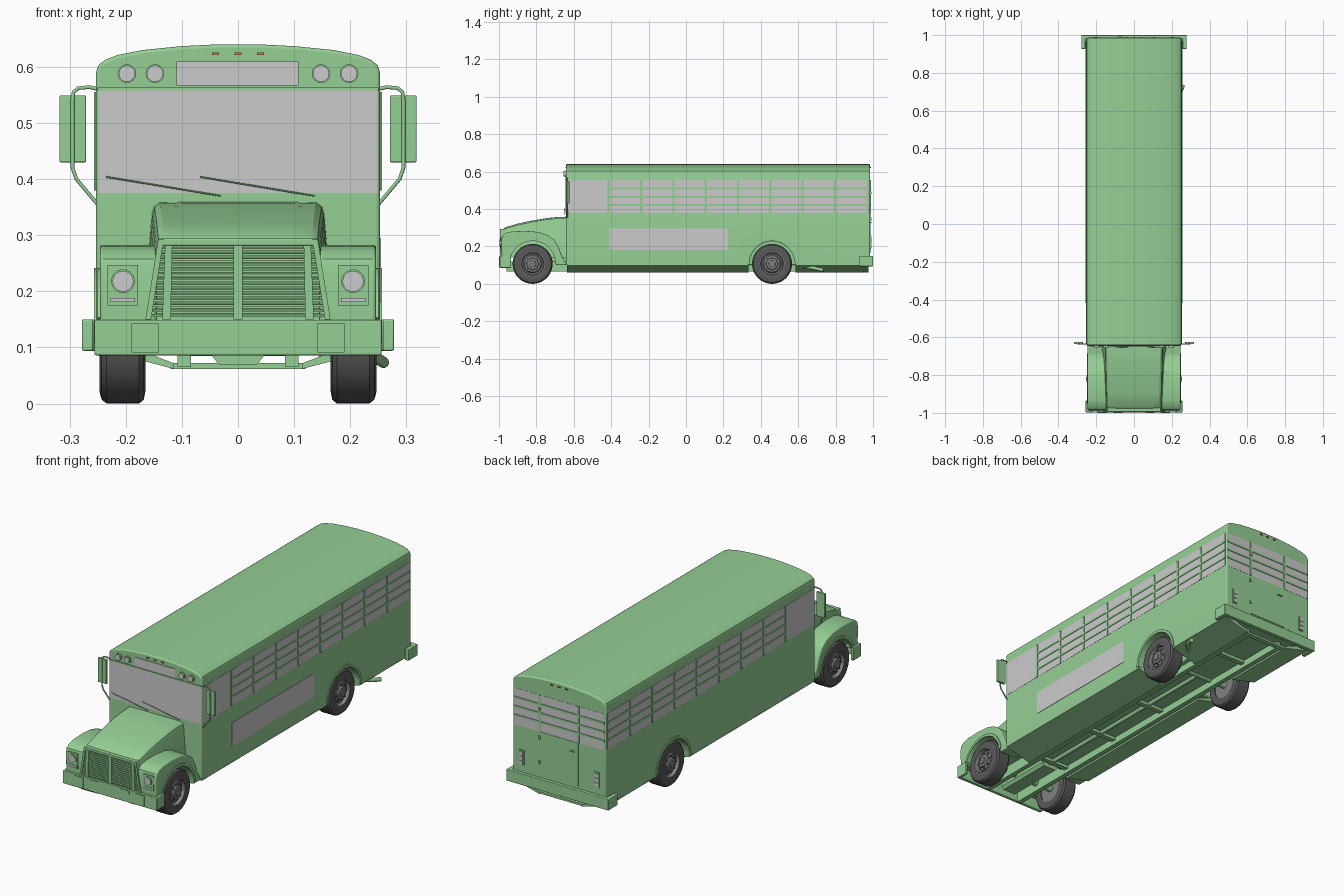
import bpy, bmesh, math

if "Cube" in bpy.data.objects:
    bpy.data.objects.remove(bpy.data.objects["Cube"])

def material(name, col):
    m = bpy.data.materials.new(name)
    m.diffuse_color = (*col, 1)
    m.use_nodes = True
    m.node_tree.nodes["Principled BSDF"].inputs["Base Color"].default_value = m.diffuse_color
    return m

GREEN = material("green_paint", (0.3, 0.62, 0.3))
DARK = material("rubber", (0.1, 0.1, 0.1))
RIM = material("rim_grey", (0.22, 0.22, 0.22))
RED = material("marker_red", (0.6, 0.2, 0.1))

def smooth(o, angle=32):
    bpy.ops.object.select_all(action='DESELECT')
    o.select_set(True)
    bpy.context.view_layer.objects.active = o
    bpy.ops.object.shade_smooth_by_angle(angle=math.radians(angle))

def finish(name, bm, mat, bevel=0):
    bmesh.ops.recalc_face_normals(bm, faces=bm.faces)
    me = bpy.data.meshes.new(name)
    bm.to_mesh(me)
    bm.free()
    o = bpy.data.objects.new(name, me)
    bpy.context.collection.objects.link(o)
    if mat:
        me.materials.append(mat)
    smooth(o)
    if bevel:
        b = o.modifiers.new("bevel", 'BEVEL')
        b.width, b.segments, b.angle_limit = bevel, 3, math.radians(40)
    return o

def loft(name, rings, mat=GREEN, bevel=0, closed=False):
    bm = bmesh.new()
    vs = [[bm.verts.new(p) for p in r] for r in rings]
    n = len(rings[0])
    for a, b in zip(vs, vs[1:] + vs[:1] if closed else vs[1:]):
        for i in range(n):
            bm.faces.new((a[i], a[(i + 1) % n], b[(i + 1) % n], b[i]))
    if not closed:
        bm.faces.new(vs[0])
        bm.faces.new(vs[-1])
    return finish(name, bm, mat, bevel)

def place(axis, p, t):
    return {'x': (t, p[0], p[1]), 'y': (p[0], t, p[1]), 'z': (p[0], p[1], t)}[axis]

def prism(name, axis, pts, a, b, mat=GREEN, bevel=0):
    return loft(name, [[place(axis, p, t) for p in pts] for t in (a, b)], mat, bevel)

def box(name, x, y, z, mat=GREEN, bevel=0):
    return prism(name, 'z', [(x[0], y[0]), (x[1], y[0]), (x[1], y[1]), (x[0], y[1])], *z, mat, bevel)

def arc(c, r, a0, a1, n):
    return [(c[0] + r * math.cos(math.radians(a0 + (a1 - a0) * i / n)),
             c[1] + r * math.sin(math.radians(a0 + (a1 - a0) * i / n))) for i in range(n + 1)]

def disc(name, axis, c, r, a, b, mat=None, n=32):
    return prism(name, axis, arc(c, r, 0, 360, n)[:-1], a, b, mat)

def tube(name, pts, r, mat=GREEN):
    cu = bpy.data.curves.new(name, 'CURVE')
    cu.dimensions, cu.bevel_depth, cu.bevel_resolution, cu.use_fill_caps = '3D', r, 3, True
    sp = cu.splines.new('POLY')
    sp.points.add(len(pts) - 1)
    for q, p in zip(sp.points, pts):
        q.co = (*p, 1)
    cu.materials.append(mat)
    o = bpy.data.objects.new(name, cu)
    bpy.context.collection.objects.link(o)

def cut(o, cutter):
    m = o.modifiers.new("cut", 'BOOLEAN')
    m.operation, m.object, m.solver = 'DIFFERENCE', cutter, 'EXACT'
    bpy.context.view_layer.objects.active = o
    bpy.ops.object.modifier_move_to_index(modifier="cut", index=0)
    bpy.ops.object.modifier_apply(modifier="cut")
    bpy.data.objects.remove(cutter)
    smooth(o)

W, YF, YB = 0.253, -0.642, 0.984
FRONT_AXLE, REAR_AXLE, AXLE_Z = -0.82, 0.46, 0.107

# main body with arched roof
half = [(W, 0.1), (W, 0.59), (0.249, 0.603), (0.236, 0.613), (0.215, 0.621), (0.17, 0.63), (0.1, 0.637), (0.04, 0.64)]
body = prism("body", 'y', half + [(-x, z) for x, z in reversed(half)], YF, YB, GREEN, 0.006)
for s in (-1, 1):
    cut(body, disc("well", 'x', (REAR_AXLE, AXLE_Z), 0.124, s * 0.13, s * 0.3))

# side windows, bars and sloping lower skirts
bays = [-0.412 + 0.1725 * i for i in range(9)]
bar_z = (0.38, 0.422, 0.465, 0.509, 0.555)
for s in (-1, 1):
    pane, bar = sorted((s * 0.24, s * (W + .001))), sorted((s * 0.24, s * (W + .004)))
    box("front_side_window", pane, (-0.63, -0.422), (0.38, 0.555), None)
    box("side_windows", pane, (bays[0], bays[-1]), (0.38, 0.555), None)
    for y in bays:
        box("window_post", pane if y == bays[-1] else bar, (y - .006, y + .006), (0.38, 0.555))
    for z in bar_z[1:4]:
        box("window_rail", bar, (bays[0], bays[-1]), (z - .005, z + .005))
    sec = [(s * W, 0.098), (s * W, 0.105), (s * .2, .105), (s * 0.115, 0.072), (s * 0.115, 0.062)]
    for a, b in ((-0.635, REAR_AXLE - .125), (REAR_AXLE + .125, 0.975)):
        prism("lower_skirt", 'y', sec, a, b)
box("side_panel", (0.24, W + .002), (-0.41, 0.225), (0.18, 0.295), None)
box("rear_lower_bar", (-0.12, 0.12), (0.945, 0.97), (0.062, 0.072))

# windscreen, sign panel and front lamps
box("windscreen", (-0.249, 0.249), (YF - .002, YF + .02), (0.375, 0.558), None)
box("roof_sign_panel", (-0.11, 0.108), (YF - .003, YF + .02), (0.567, 0.61), None)
box("brow_strip", (-0.25, 0.25), (YF - .004, YF + .01), (0.558, 0.563))
for s in (-1, 1):
    for x in (0.148, 0.198):
        disc("lamp_ring", 'y', (s * x, 0.588), 0.0165, YF - .006, YF + .01, GREEN)
        disc("warning_lamp", 'y', (s * x, 0.588), 0.0145, YF - .013, YF)
for x in (-0.04, 0, 0.04):
    box("front_marker", (x - .006, x + .006), (YF - .005, YF + .01), (0.621, 0.626), RED)
    box("rear_marker", (x - .006, x + .006), (YB - .01, YB + .005), (0.619, 0.625), RED)
for x in (-0.235, -0.068):
    tube("wiper", [(x, YF - .006, 0.404), (x + .205, YF - .01, 0.37)], 0.0015)

# mirrors with bent arms
for s in (-1, 1):
    tube("mirror_arm", [(s * x, -0.635, z) for x, z in ((.248, .56), (.265, .564), (.285, .562), (.293, .555),
         (.295, .54), (.295, .42), (.288, .4), (.25, .355))], 0.0035)
    box("mirror", sorted((s * .271, s * .318)), (-0.636, -0.624), (0.43, 0.549), GREEN, 0.002)

# bonnet
def hood_ring(y, tz, ht, hb):
    h = [(hb, 0.14), (ht + .002, tz - .022), (ht - .002, tz - .008), (ht - .012, tz - .001), (ht - .05, tz)]
    return [(x, y, z) for x, z in h + [(-x, z) for x, z in reversed(h)]]
loft("bonnet", [hood_ring(*r) for r in ((-0.978, .292, .143, .165), (-0.965, .303, .144, .165), (-0.9, .322, .146, .166),
     (-0.82, .339, .148, .167), (-0.74, .352, .15, .168), (-0.69, .357, .151, .169), (-0.64, .359, .152, .17))])

# grille frame, posts and slats
gw = lambda z: 0.165 - (z - 0.15) * 0.16
for s in (-1, 1):
    prism("grille_side", 'y', [(s * gw(.15), .15), (s * gw(.292), .292), (s * (gw(.292) - .01), .292), (s * (gw(.15) - .01), .15)], -0.995, -0.97)
    prism("grille_post", 'y', [(s * .135, .15), (s * .12, .15), (s * .117, .285), (s * .13, .285)], -0.994, -0.97)
box("grille_centre_post", (-0.008, 0.008), (-0.994, -0.97), (0.15, 0.288))
box("grille_top", (-gw(.288), gw(.288)), (-0.995, -0.965), (0.281, 0.294), GREEN, 0.003)
for i in range(14):
    z = 0.154 + i * 0.0091
    w = gw(z) - .004
    prism("grille_slat", 'x', [(-0.99, z), (-0.99, z + .004), (-0.972, z + .008), (-0.972, z + .004)], -w, w)

# front wings with wheel arches, headlamps
wing = [(-0.985, .14), (-0.988, .235), (-0.982, .258), (-0.965, .272), (-0.93, .28), (-0.86, .283), (-0.79, .277),
        (-0.74, .261), (-0.705, .235), (-0.68, .195), (-0.665, .15), (-0.64, .11), (-0.64, .1), (-0.7, .1), (-0.9, .1), (-0.93, .14)]
for s in (-1, 1):
    w = prism("front_wing", 'x', wing, s * 0.145, s * 0.246, GREEN, 0.01)
    cut(w, disc("arch", 'x', (FRONT_AXLE, AXLE_Z), 0.123, s * 0.1, s * 0.3, None, 40))
    w.modifiers["bevel"].angle_limit = math.radians(60)
    box("headlamp_bezel", sorted((s * .178, s * .233)), (-0.991, -0.97), (0.175, 0.247))
    disc("headlamp_ring", 'y', (s * .205, .218), 0.021, -0.994, -0.97, GREEN)
    disc("headlamp", 'y', (s * .205, .218), 0.0185, -0.997, -0.97)
    box("indicator", sorted((s * .184, s * .227)), (-0.994, -0.97), (0.181, 0.188), None)
    # raised lips round the wheel arches
    for y, a0, a1 in ((FRONT_AXLE, 3, 160), (REAR_AXLE, 0, 180)):
        c = (y, AXLE_Z)
        prism("arch_lip", 'x', arc(c, .135, a0, a1, 28) + arc(c, .122, a1, a0, 28), s * .235, s * (.25 if y < 0 else .257))

# wheels turned from a profile
def lathe(name, prof, s, y, mat, closed, n=40):
    rings = []
    for i in range(n):
        a = 2 * math.pi * i / n
        rings.append([(s * x, y + r * math.cos(a), AXLE_Z + r * math.sin(a)) for r, x in prof])
    loft(name, rings, mat, 0, closed)
tyre = [(.066, .168), (.085, .165), (.1, .168), (.107, .176), (.107, .234), (.1, .243), (.085, .247), (.066, .244)]
rim = [(.068, .172), (.068, .243), (.061, .244), (.057, .228), (.05, .226), (.044, .236), (.032, .238), (.03, .246),
       (.018, .248), (.017, .252), (.001, .253), (.001, .172)]
for y in (FRONT_AXLE, REAR_AXLE):
    for s in (-1, 1):
        lathe("tyre", tyre, s, y, DARK, True)
        lathe("rim", rim, s, y, RIM, True)
        for p in arc((y, AXLE_Z), 0.038, 0, 315, 7):
            disc("wheel_nut", 'x', p, 0.004, s * .23, s * .242, DARK, 6)
    disc("axle", 'x', (y, AXLE_Z), 0.016, -0.18, 0.18, GREEN, 16)

# chassis rails, crossmembers, engine and exhaust
for s in (-1, 1):
    box("chassis_rail", sorted((s * .084, s * .108)), (-0.96, 0.95), (0.065, 0.15 if s == 0 else 0.12))
for y in (-0.6, -0.25, 0.1, 0.7):
    box("crossmember", (-0.1, 0.1), (y - .012, y + .012), (0.085, 0.105))
prism("engine_sump", 'y', [(-.035, .07), (.035, .07), (.046, .085), (.046, .16), (-.046, .16), (-.046, .085)], -0.92, -0.62)
disc("drive_shaft", 'y', (0, 0.095), 0.01, -0.62, REAR_AXLE, GREEN, 16)
tube("exhaust", [(0.15, 0.6, 0.085), (0.2, 0.64, 0.09), (0.24, 0.68, 0.085), (0.26, 0.735, 0.073)], 0.01)

# wrap-round bumpers
def bumper(name, w, y0, y1, t, z):
    d = math.copysign(t, y1 - y0)
    prism(name, 'z', [(-w, y0), (w, y0), (w, y1), (w - t, y1), (w - t, y0 + d), (t - w, y0 + d), (t - w, y1), (-w, y1)], *z, GREEN, 0.003)
bumper("front_bumper", 0.256, -0.997, -0.935, 0.014, (0.086, 0.149))
bumper("rear_bumper", 0.278, 1.0, 0.927, 0.02, (0.094, 0.15))
for s in (-1, 1):
    box("bumper_pad", sorted((s * .142, s * .19)), (-1.0, -0.99), (0.091, 0.143))
    box("bumper_slot", sorted((s * .06, s * .108)), (-0.9995, -0.99), (0.128, 0.144))

# rear windows, door and lamps
box("rear_windows", (-0.243, 0.243), (YB - .02, YB + .001), (0.375, 0.555), None)
for z in bar_z[1:4]:
    box("rear_window_rail", (-0.247, 0.247), (YB - .01, YB + .004), (z - .005, z + .005))
for x in (-0.104, 0.104):
    box("rear_window_post", (x - .006, x + .006), (YB - .01, YB + .004), (0.375, 0.555))
box("rear_door", (-0.104, 0.104), (YB - .01, YB + .003), (0.165, 0.375))
box("door_handle", (-0.085, -0.06), (YB, YB + .008), (0.325, 0.331))
for z in (0.22, 0.34, 0.48):
    box("door_hinge", (0.1, 0.112), (YB, YB + .007), (z, z + .014))
for s in (-1, 1):
    box("tail_lamp_base", sorted((s * .19, s * .218)), (YB - .01, YB + .004), (0.185, 0.26))
    for i in range(3):
        box("tail_lamp", sorted((s * .194, s * .214)), (YB, YB + .007), (0.189 + i * .023, 0.208 + i * .023), None)
